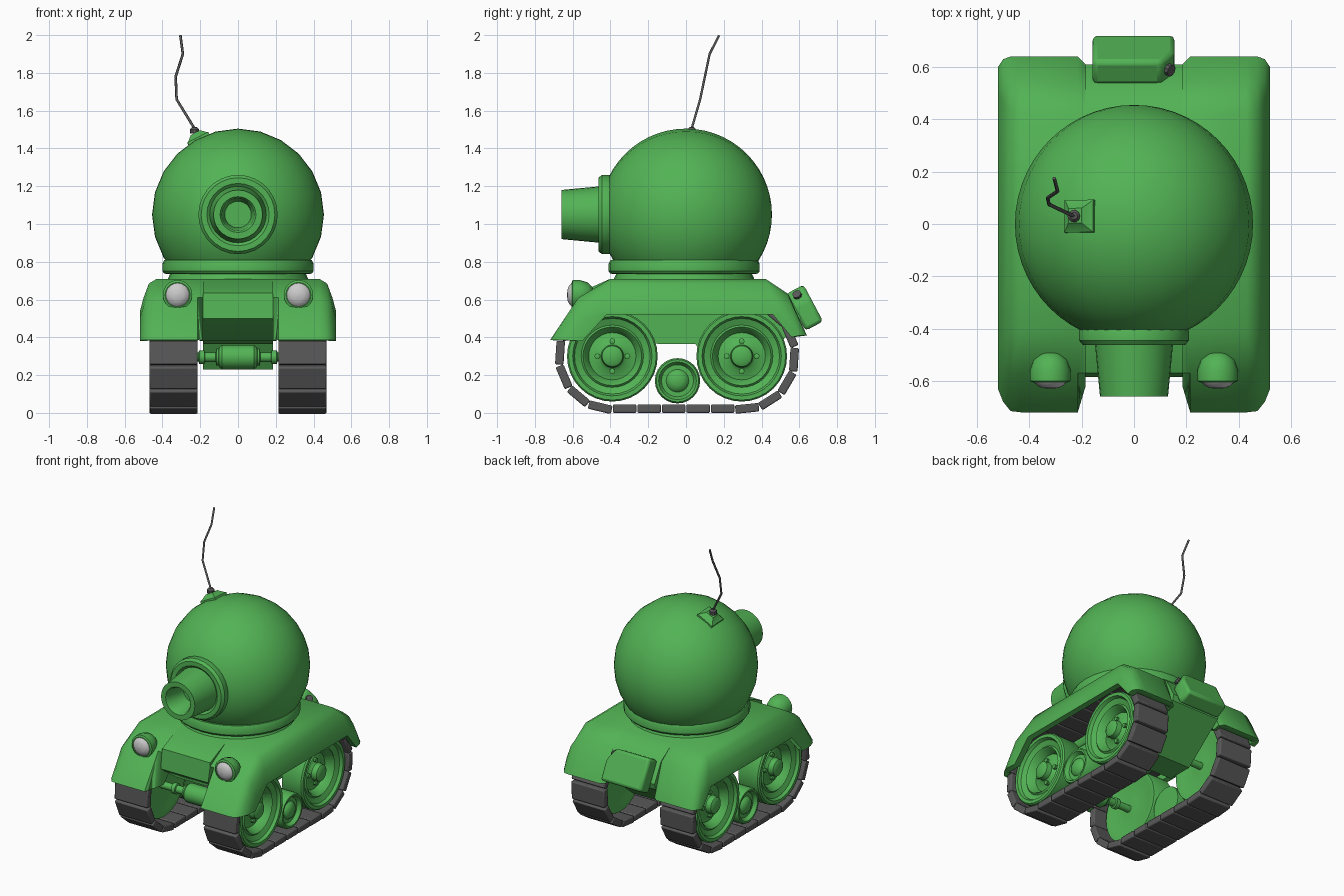
import bpy, bmesh, math
from mathutils import Vector, Matrix

if "Cube" in bpy.data.objects:
    bpy.data.objects.remove(bpy.data.objects["Cube"])


def material(name, col):
    m = bpy.data.materials.new(name)
    m.diffuse_color = (*col, 1)
    m.use_nodes = True
    m.node_tree.nodes["Principled BSDF"].inputs["Base Color"].default_value = m.diffuse_color
    return m


GREEN = material("green_paint", (0.085, 0.45, 0.09))
DARK = material("dark_rubber", (0.1, 0.1, 0.1))


def finish(name, bm, mat=GREEN, mirror=False, bevel=0, angle=35):
    bmesh.ops.recalc_face_normals(bm, faces=bm.faces)
    me = bpy.data.meshes.new(name)
    bm.to_mesh(me)
    bm.free()
    ob = bpy.data.objects.new(name, me)
    bpy.context.collection.objects.link(ob)
    if mat:
        me.materials.append(mat)
    bpy.ops.object.select_all(action='DESELECT')
    ob.select_set(True)
    bpy.context.view_layer.objects.active = ob
    bpy.ops.object.shade_smooth_by_angle(angle=math.radians(angle))
    if bevel:
        b = ob.modifiers.new("bevel", 'BEVEL')
        b.width, b.segments = bevel, 2
    if mirror:
        ob.modifiers.new("mirror", 'MIRROR')
    return ob


def skin_rings(bm, rings):
    """Bridge closed rings of points and cap both ends."""
    vs = [[bm.verts.new(p) for p in r] for r in rings]
    n = len(vs[0])
    for a, b in zip(vs, vs[1:]):
        for i in range(n):
            bm.faces.new((a[i], a[(i + 1) % n], b[(i + 1) % n], b[i]))
    bm.faces.new(vs[0])
    bm.faces.new(vs[-1])


def loft(sections):
    """sections: list of (x, [(y, z), ...])"""
    bm = bmesh.new()
    skin_rings(bm, [[(x, y, z) for y, z in p] for x, p in sections])
    return bm


def lathe(profile, axis, loc=(0, 0, 0), seg=28, bm=None):
    """profile: (radius, height along axis); loc offsets the result."""
    bm = bm or bmesh.new()
    rings = []
    for r, h in profile:
        ring = []
        for i in range(seg):
            a = 2 * math.pi * i / seg
            c, s = max(r, 0.0005) * math.cos(a), max(r, 0.0005) * math.sin(a)
            p = {'X': (h, c, s), 'Y': (c, h, s), 'Z': (c, s, h)}[axis]
            ring.append(Vector(p) + Vector(loc))
        rings.append(ring)
    skin_rings(bm, rings)
    return bm


# Fenders: side profiles lofted outwards, then hollowed for the tracks
skirt = [(-.55, .38), (-.42, .52), (.46, .52), (.56, .40)]
full = skirt + [(.64, .41), (.54, .63), (.42, .71), (-.40, .71), (-.57, .61), (-.72, .385)]
shoulder = skirt + [(.64, .41), (.545, .61), (.43, .685), (-.41, .685), (-.57, .595), (-.715, .385)]
side = skirt + [(.63, .41), (.555, .56), (.465, .61), (-.43, .61), (-.565, .56), (-.68, .385)]
outer = skirt + [(.60, .41), (.57, .48), (.50, .535), (-.45, .535), (-.55, .50), (-.63, .385)]
inner = full[:4] + [(.61, .41), (.53, .63), (.42, .71), (-.40, .71), (-.57, .61), (-.62, .385)]
fender = finish("fenders", loft([(.185, inner), (.215, full), (.43, full), (.472, shoulder),
                                 (.50, side), (.52, outer)]), angle=50)
well = [(-.70, .2), (-.695, .38), (-.53, .56), (-.45, .615), (.38, .615),
        (.50, .575), (.60, .40), (.60, .2)]
cutter = finish("track_well_cutter", loft([(.205, well), (.478, well)]))
cutter.hide_render = True
bo = fender.modifiers.new("well", 'BOOLEAN')
bo.operation, bo.object = 'DIFFERENCE', cutter
bpy.context.view_layer.objects.active = fender
bpy.ops.object.modifier_apply(modifier="well")
bpy.data.objects.remove(cutter)
fender.modifiers.new("mirror", 'MIRROR')

# Central hull between the tracks
hull = [(-.57, .635), (-.585, .50), (-.42, .38), (-.13, .365), (.05, .365), (.14, .23),
        (.32, .23), (.60, .46), (.61, .50), (.54, .63), (.42, .71), (-.40, .71)]
finish("hull", loft([(-.185, hull), (.185, hull)]))

# Turret ring, round turret and gun
finish("turret_ring", lathe([(.3, .68), (.38, .69), (.36, .735), (.39, .737), (.40, .75),
                             (.40, .79), (.39, .81), (.3, .81)], 'Z', (0, -.01, 0), 32))
bm = bmesh.new()
bmesh.ops.create_uvsphere(bm, u_segments=24, v_segments=28, radius=.455,
                          matrix=Matrix.Translation((0, 0, 1.05)) @ Matrix.Rotation(math.pi / 2, 4, 'X'))
finish("turret", bm)
finish("gun", lathe([(.19, -.36), (.21, -.41), (.21, -.445), (.195, -.463), (.165, -.463),
                     (.15, -.45), (.13, -.66), (.095, -.66), (.085, -.645), (.07, -.50),
                     (0, -.50)], 'Y', (0, 0, 1.05)))

# Headlights
finish("headlight_housings", lathe([(0, -.485), (.04, -.495), (.065, -.52), (.078, -.56),
                                    (.078, -.60), (.066, -.605), (0, -.59)],
                                   'Y', (.32, 0, .625), 20), mirror=True)
finish("headlight_lenses", lathe([(.062, -.59), (.062, -.605), (.05, -.618), (.03, -.627), (0, -.63)],
                                 'Y', (.32, 0, .625), 20), None, mirror=True)

# Road wheels with dished faces and hub bolts
WZ, FY, RY, R = .30, -.39, .295, .2775
wheel = [(0, .30), (.06, .30), (.16, .31), (.20, .295), (.235, .295), (.24, .305),
         (.24, .445), (.232, .455), (.21, .455), (.20, .435), (.165, .42), (.155, .43),
         (.145, .42), (.125, .375), (.075, .385), (.06, .40), (.055, .435), (.04, .445), (0, .445)]
for name, y in (("front_wheels", FY), ("rear_wheels", RY)):
    bm = lathe(wheel, 'X', (0, y, WZ), 32)
    for k in range(4):
        a = k * math.pi / 2
        lathe([(.015, .36), (.015, .40), (0, .404)], 'X',
              (0, y + .08 * math.cos(a), WZ + .08 * math.sin(a)), 8, bm)
    finish(name, bm, mirror=True)

# Small rollers between the wheels
finish("rollers", lathe([(0, .30), (.118, .30), (.12, .31), (.12, .435), (.112, .45), (.10, .45),
                         (.085, .425), (.06, .425), (.05, .44), (.025, .45), (0, .452)],
                        'X', (0, -.045, .17), 24), mirror=True)

# Axles with central housings
axle = [(0, 0), (.064, 0), (.064, .085), (.052, .10), (.045, .102), (.045, .115), (.026, .118),
        (.026, .175), (.036, .178), (.036, .205), (.024, .21), (.024, .31), (0, .31)]
for name, y in (("front_axle", FY - .02), ("rear_axle", RY)):
    finish(name, lathe(axle, 'X', (0, y, .295), 16), mirror=True)

# Tracks: separate shoes laid around the wheels
span = RY - FY
total, N = 2 * span + 2 * math.pi * R, 24


def track_point(s):
    """Position and tangent angle at distance s from under the front wheel."""
    s %= total
    if s < span:
        return FY + s, WZ - R, 0
    s -= span
    if s < math.pi * R:
        a = s / R
        return RY + R * math.sin(a), WZ - R * math.cos(a), a
    s -= math.pi * R
    if s < span:
        return RY - s, WZ + R, math.pi
    a = (s - span) / R + math.pi
    return FY + R * math.sin(a), WZ - R * math.cos(a), a


bm = bmesh.new()
for k in range(N):
    y, z, a = track_point(.065 + k * total / N)
    bmesh.ops.create_cube(bm, size=1, matrix=Matrix.Translation((.341, y, z))
                          @ Matrix.Rotation(a, 4, 'X') @ Matrix.Diagonal((.254, .125, .045, 1)))
finish("tracks", bm, DARK, mirror=True, bevel=.007)

# Fuel can on the rear slope, with one cut corner for the spout
tilt = Matrix.Translation((0, .63, .558)) @ Matrix.Rotation(math.radians(28), 4, 'X')
outline = [(-.158, -.11), (.155, -.11), (.155, .03), (.105, .11), (-.158, .11)]
bm = bmesh.new()
skin_rings(bm, [[(x, y, z) for x, z in outline] for y in (-.055, .05)])
bm.transform(tilt)
finish("fuel_can", bm, bevel=.018)
bm = lathe([(.018, -.02), (.018, .012), (.024, .014), (.024, .03), (0, .032)], 'Z', seg=10)
bm.transform(tilt @ Matrix.Translation((.12, -.005, .065)) @ Matrix.Rotation(math.radians(50), 4, 'Y'))
finish("fuel_cap", bm, DARK)

# Antenna mount: square plate on the turret surface with a tapered top
normal = Vector((-.21, .03, .402)).normalized()
place = (Matrix.Translation((0, 0, 1.05))
         @ Vector((0, 0, 1)).rotation_difference(normal).to_matrix().to_4x4())
bm = bmesh.new()
skin_rings(bm, [[(sx * h, sy * h, z) for sx, sy in ((-1, -1), (1, -1), (1, 1), (-1, 1))]
                for h, z in ((.062, .42), (.062, .458), (.052, .464), (.028, .488))])
bm.transform(place)
finish("antenna_mount", bm, angle=20)
bm = lathe([(.024, -.02), (.024, .003), (.014, .014), (0, .016)], 'Z', (-.23, .03, 1.498), 10)
finish("antenna_socket", bm, DARK)

# Bent wire antenna
cu = bpy.data.curves.new("antenna", 'CURVE')
cu.dimensions, cu.bevel_depth, cu.bevel_resolution, cu.use_fill_caps = '3D', .007, 1, True
path = [(-.23, .03, 1.505), (-.325, .075, 1.66), (-.33, .10, 1.78), (-.292, .125, 1.90), (-.305, .175, 1.998)]
sp = cu.splines.new('POLY')
sp.points.add(len(path) - 1)
for pt, p in zip(sp.points, path):
    pt.co = (*p, 1)
cu.materials.append(DARK)
bpy.context.collection.objects.link(bpy.data.objects.new("antenna", cu))
